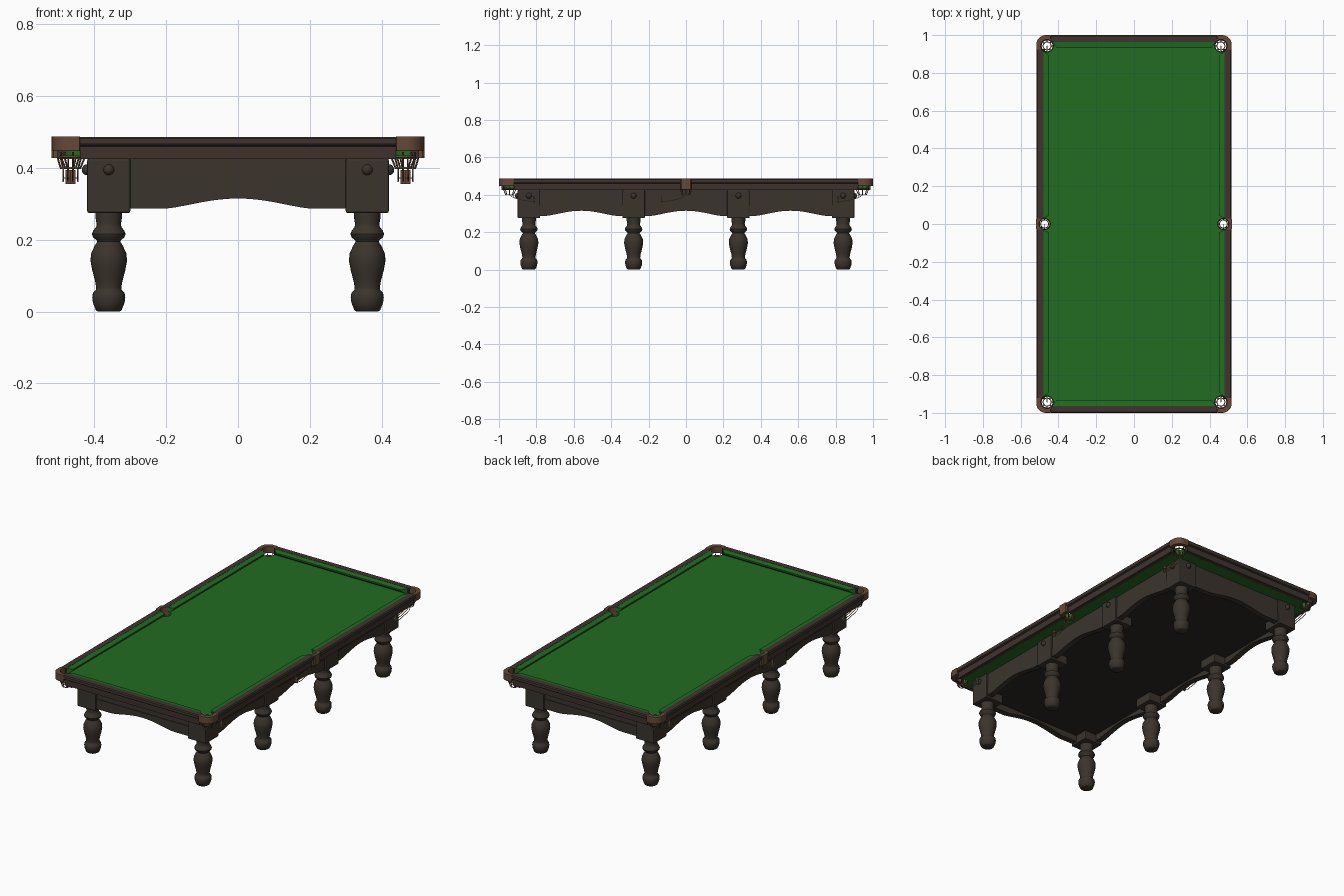
import bpy, bmesh, math
from mathutils import Vector

if "Cube" in bpy.data.objects:
    bpy.data.objects.remove(bpy.data.objects["Cube"])


def material(name, rgb):
    m = bpy.data.materials.new(name)
    m.diffuse_color = (*rgb, 1)
    m.use_nodes = True
    m.node_tree.nodes["Principled BSDF"].inputs["Base Color"].default_value = m.diffuse_color
    return m


WOOD = material("dark wood", (0.043, 0.034, 0.025))
RAIL = material("rail wood", (0.050, 0.034, 0.027))
UNDER = material("shadow wood", (0.026, 0.020, 0.016))
CLOTH = material("green cloth", (0.016, 0.150, 0.016))
LEATHER = material("brown leather", (0.130, 0.066, 0.038))
BRASS = material("brass", (0.33, 0.25, 0.10))


def finish(name, bm, mat, smooth=False, bevel=0):
    bmesh.ops.recalc_face_normals(bm, faces=bm.faces)
    me = bpy.data.meshes.new(name)
    bm.to_mesh(me)
    bm.free()
    me.materials.append(mat)
    ob = bpy.data.objects.new(name, me)
    bpy.context.collection.objects.link(ob)
    if bevel:
        mod = ob.modifiers.new("bevel", 'BEVEL')
        mod.width, mod.segments = bevel, 2
    if smooth:
        bpy.ops.object.select_all(action='DESELECT')
        ob.select_set(True)
        bpy.context.view_layer.objects.active = ob
        bpy.ops.object.shade_smooth_by_angle(angle=math.radians(40))
    return ob


def loft(name, a, b, mat, bevel=0):
    """Solid between two matching polygons."""
    bm = bmesh.new()
    va, vb = [bm.verts.new(p) for p in a], [bm.verts.new(p) for p in b]
    bm.faces.new(va)
    bm.faces.new(vb)
    for i in range(len(a)):
        j = (i + 1) % len(a)
        bm.faces.new((va[i], va[j], vb[j], vb[i]))
    return finish(name, bm, mat, bevel=bevel)


def slab(name, pts, z0, z1, mat, bevel=0):
    return loft(name, [(x, y, z0) for x, y in pts], [(x, y, z1) for x, y in pts], mat, bevel)


def box(name, x0, x1, y0, y1, z0, z1, mat, bevel=0):
    return slab(name, [(x0, y0), (x1, y0), (x1, y1), (x0, y1)], z0, z1, mat, bevel)


def lathe(name, profile, loc, mat, axis='Z', n=32):
    bm = bmesh.new()
    rings = []
    for r, h in profile:
        ring = []
        for i in range(n):
            t = 2 * math.pi * i / n
            c, s = r * math.cos(t), r * math.sin(t)
            p = {'Z': (c, s, h), 'X': (h, c, s), 'Y': (c, h, s)}[axis]
            ring.append(bm.verts.new(Vector(p) + Vector(loc)))
        rings.append(ring)
    for a, b in zip(rings, rings[1:]):
        for i in range(n):
            bm.faces.new((a[i], a[(i + 1) % n], b[(i + 1) % n], b[i]))
    bm.faces.new(rings[0])
    bm.faces.new(rings[-1])
    return finish(name, bm, mat, smooth=True)


def tube(name, pts, r, mat, closed=False):
    cu = bpy.data.curves.new(name, 'CURVE')
    cu.dimensions, cu.bevel_depth, cu.bevel_resolution = '3D', r, 1
    cu.use_fill_caps = True
    sp = cu.splines.new('POLY')
    sp.points.add(len(pts) - 1)
    for p, q in zip(sp.points, pts):
        p.co = (*q, 1)
    sp.use_cyclic_u = closed
    cu.materials.append(mat)
    ob = bpy.data.objects.new(name, cu)
    bpy.context.collection.objects.link(ob)
    bpy.ops.object.select_all(action='DESELECT')
    ob.select_set(True)
    bpy.context.view_layer.objects.active = ob
    bpy.ops.object.convert(target='MESH')


def arc(cx, cy, r, a0, a1, n=12):
    return [(cx + r * math.cos(math.radians(a0 + (a1 - a0) * i / n)),
             cy + r * math.sin(math.radians(a0 + (a1 - a0) * i / n))) for i in range(n + 1)]


def flip(pts, sx, sy):
    return [(sx * x, sy * y) for x, y in pts]


S = (-1, 1)
CX, CY, CR = 0.46, 0.943, 0.033      # corner pocket
MX, MR = 0.473, 0.030                # middle pocket

# Cloth-covered slate with a bite at each pocket
q = arc(MX, 0, MR, 180, 76.5) + arc(CX, CY, CR, -52.7, -217)
outline = q + flip(q, -1, 1)[::-1][:-1] + flip(q, -1, -1) + flip(q, 1, -1)[::-1][:-1]
slab("bed_cloth", outline, 0.425, 0.460, CLOTH)

# Wooden rails (profile: x, z) and cushions, the end rails sit 0.483 further out
OFF = 0.483
rail = [(.48, .425), (.503, .425), (.505, .460), (.514, .464), (.517, .469),
        (.517, .482), (.512, .487), (.48, .487)]
cush = [(.48, .460), (.466, .460), (.45, .474), (.45, .482), (.48, .486)]
for s in S:
    for t in S:
        loft("side_rail", [(s * x, t * .03, z) for x, z in rail],
             [(s * x, t * .92, z) for x, z in rail], RAIL)
        loft("side_cushion", [(s * x, t * (.03 + (.48 - x) * .5), z) for x, z in cush],
             [(s * x, t * (.916 - (.48 - x) * .8), z) for x, z in cush], CLOTH)
    loft("end_rail", [(-.44, s * (x + OFF), z) for x, z in rail],
         [(.44, s * (x + OFF), z) for x, z in rail], RAIL)
    loft("end_cushion", [(-.433 + (.48 - x) * .8, s * (x + OFF), z) for x, z in cush],
         [(.433 - (.48 - x) * .8, s * (x + OFF), z) for x, z in cush], CLOTH)


def pocket_net(x, y, r, dy):
    """Leather straps, brass ring and sloping ball runner under a pocket."""
    tube("pocket_rim", [(*p, .432) for p in arc(x, y, r, 0, 345, 23)], .004, LEATHER, True)
    tube("pocket_ring", [(*p, .400) for p in arc(x, y, .021, 0, 345, 23)], .0025, BRASS, True)
    for a, b in zip(arc(x, y, r, 0, 315, 7), arc(x, y, .021, 0, 315, 7)):
        tube("net_strap", [(*a, .445), (*a, .430), (*b, .400)], .0025, LEATHER)
    for o in (-.014, 0, .014):
        tube("ball_runner", [(x + o, y + .018 * dy * (o != 0), .400), (x + o, y + .02 * dy, .385),
                             (x + o, y + .05 * dy, .376), (x + o, y + .12 * dy, .363),
                             (x + o, y + .135 * dy, .372)], .002, BRASS)
    tube("runner_crossbar", [(x - .014, y + .135 * dy, .372), (x + .014, y + .135 * dy, .372)],
         .002, BRASS)
    box("runner_strap", x - .008, x + .008, y + .128 * dy, y + .132 * dy, .356, .395, LEATHER)


# Leather pocket surrounds
corner = [(.44, 1.0)] + arc(.467, .95, .05, 90, 0) + [(.517, .92)] + arc(CX, CY, CR, -44, 128)
middle = [(.514, -.03), (.52, -.024), (.52, .024), (.514, .03)] + arc(MX, 0, MR, 80, -80)
for s in S:
    slab("middle_pocket_leather", flip(middle, s, 1), .428, .488, LEATHER)
    pocket_net(s * MX, 0, MR, -1)
    for t in S:
        slab("corner_pocket_leather", flip(corner, s, t), .447, .488, LEATHER, .003)
        pocket_net(s * CX, t * CY, CR, -t)

# Turned legs, square blocks above them, and bolt covers
leg = [(.030, 0), (.036, .004), (.044, .024), (.046, .040), (.044, .052), (.036, .060),
       (.035, .066), (.038, .085), (.046, .115), (.051, .142), (.049, .162), (.040, .182),
       (.032, .195), (.034, .199), (.044, .207), (.047, .216), (.043, .226), (.035, .236),
       (.034, .245), (.037, .262), (.037, .278)]
dome = [(.015, 0), (.015, .004), (.012, .010), (.006, .014), (.002, .015)]
for s in S:
    for y in (-.84, -.28, .28, .84):
        lathe("leg", leg, (s * .36, y, 0), WOOD)
        box("leg_block", s * .30, s * .42, y - .06, y + .06, .275, .426, WOOD, .005)
        lathe("bolt_cover", [(r, s * h) for r, h in dome], (s * .42, y, .395), WOOD, 'X', 16)
    for t in S:
        lathe("bolt_cover", [(r, t * h) for r, h in dome], (s * .36, t * .90, .395), WOOD, 'Y', 16)


def apron(c, half, flat, place, out):
    """Arched skirt board with a plain panel above it."""
    low = [(c - half, .345), (c - half, .287), (c - flat, .287)]
    low += [(c + flat * u / 8, .287 + .028 * math.cos(math.pi * u / 16) ** 1.3) for u in range(-7, 8)]
    low += [(c + flat, .287), (c + half, .287), (c + half, .345)]
    loft("apron_skirt", [place(u, out - .035, z) for u, z in low],
         [place(u, out, z) for u, z in low], WOOD)
    top = [(c - half, .345), (c + half, .345), (c + half, .426), (c - half, .426)]
    loft("apron_panel", [place(u, out - .035, z) for u, z in top],
         [place(u, out - .004, z) for u, z in top], WOOD)


for s in S:
    apron(0, .302, .2, lambda u, d, z: (u, s * d, z), .892)
    for c in (-.56, 0, .56):
        apron(c, .222, .19, lambda u, d, z: (s * d, u, z), .412)

# Underside of the cabinet
box("cabinet_underside", -.385, .385, -.865, .865, .325, .4245, UNDER)
